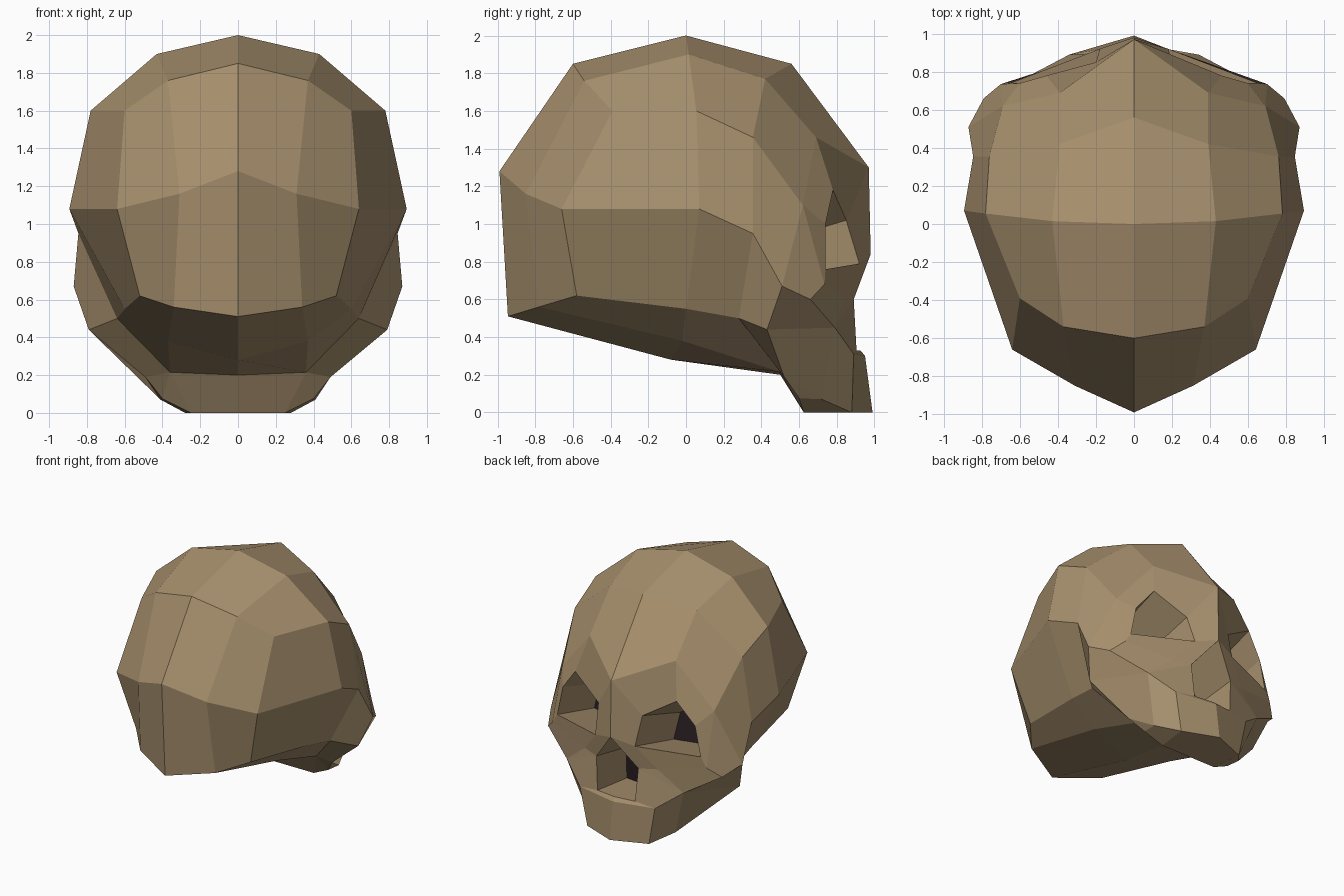
import bpy, bmesh
from mathutils import Vector as V

if "Cube" in bpy.data.objects:
    bpy.data.objects.remove(bpy.data.objects["Cube"])

def material(name, rgb):
    m = bpy.data.materials.new(name)
    m.diffuse_color = (*rgb, 1)
    m.use_nodes = True
    m.node_tree.nodes["Principled BSDF"].inputs["Base Color"].default_value = m.diffuse_color
    return m

bm = bmesh.new()

def face(points, mat=0):
    """Add a face and its mirror image; repeated corners collapse."""
    pts = []
    for p in points:
        if p not in pts:
            pts.append(p)
    if len(pts) < 3:
        return
    for s in (1, -1):
        f = bm.faces.new([bm.verts.new((s * p[0], p[1], p[2])) for p in pts[::s]])
        f.material_index = mat

def strip(a, b):
    for i in range(len(a) - 1):
        face([a[i], a[i + 1], b[i + 1], b[i]])

def grid(rows):
    for a, b in zip(rows, rows[1:]):
        strip(a, b)

def sunk(rim, offset, scale, centre):
    return [tuple(centre + (V(p) - centre) * scale + V(offset)) for p in rim]

# Cranium: rows run from the nape over the crown to the brow
nape = [(0, -.945, .51), (.34, -.78, .56), (.52, -.58, .62)]
occiput = [(0, -.99, 1.28), (.31, -.85, 1.16), (.64, -.66, 1.08)]
rear = [(0, -.60, 1.85), (.37, -.54, 1.76), (.60, -.39, 1.60)]
crown = [(0, 0, 2), (.43, .015, 1.90), (.78, .055, 1.60)]
forehead = [(0, .56, 1.85), (.39, .42, 1.77), (.76, .355, 1.46)]
brow = [(0, .97, 1.30), (.39, .69, 1.46), (.69, .62, 1.10)]
grid([nape, occiput, rear, crown, forehead, brow])

# Temples and cheekbone ends
temple = [occiput[2], (.893, .07, 1.08), (.845, .355, .95), (.87, .51, .67)]
base = [nape[2], (.60, 0, .55), (.64, .28, .50), (.79, .43, .44)]
grid([[rear[2], crown[2], forehead[2], brow[2]], temple, base])

# Underside
under_mid = [(0, -.08, .28), (.37, -.02, .38), base[1]]
under_front = [(0, .50, .20), (.36, .50, .215), base[2]]
grid([nape, under_mid, under_front])

# Eye surround
cheek, lip = (.70, .735, .68), (.33, .84, .61)
cheekbone, maxilla = (.79, .66, .60), (.53, .79, .45)
eye = [(.20, .85, 1.02), (.46, .78, 1.18), (.60, .74, 1.0), (.65, .74, .76), (.18, .92, .79)]
strip(brow + [cheek, lip], eye)

# Nose surround
nose = [(0, .98, .84), (.19, .89, .60), (.17, .905, .33), (0, .925, .33)]
face([brow[0], eye[0], eye[4], nose[0]])
face([nose[0], eye[4], lip, nose[1]])

# Cheeks
grid([[cheek, brow[2]], [cheekbone, temple[3]], [maxilla, base[3]]])
face([lip, cheek, cheekbone, maxilla])
face([nose[1], lip, maxilla])

# Upper jaw
gum = [(0, .95, .30), (.34, .89, .31), maxilla, base[3]]
teeth = [(0, .99, 0), (.28, .88, 0), (.41, .72, .07), (.49, .52, .19)]
inner = [(0, .625, 0), (.25, .625, 0), (.40, .60, .075), teeth[3]]
strip([nose[3], nose[2], nose[1]], gum[:3])
strip(gum, teeth)
strip(teeth, inner)
strip(inner, [under_front[0]] + [under_front[1]] * 3)
face([base[2], base[3], teeth[3], under_front[1]])

# Sunken eye sockets and nose cavity with dark backs
eye_back = sunk(eye, (0, -.45, -.13), .88, V((.42, .81, .95)))
strip(eye + eye[:1], eye_back + eye_back[:1])
face(eye_back, 1)
nose_back = sunk(nose, (0, -.36, -.05), .9, V((0, .93, .52)))
strip(nose, nose_back)
face(nose_back, 1)

bmesh.ops.remove_doubles(bm, verts=bm.verts[:], dist=.0005)
bmesh.ops.recalc_face_normals(bm, faces=bm.faces[:])
mesh = bpy.data.meshes.new("skull")
bm.to_mesh(mesh)
bm.free()
mesh.materials.append(material("tan bone", (.39, .28, .155)))
mesh.materials.append(material("dark hollow", (.023, .014, .017)))
bpy.context.collection.objects.link(bpy.data.objects.new("skull", mesh))
